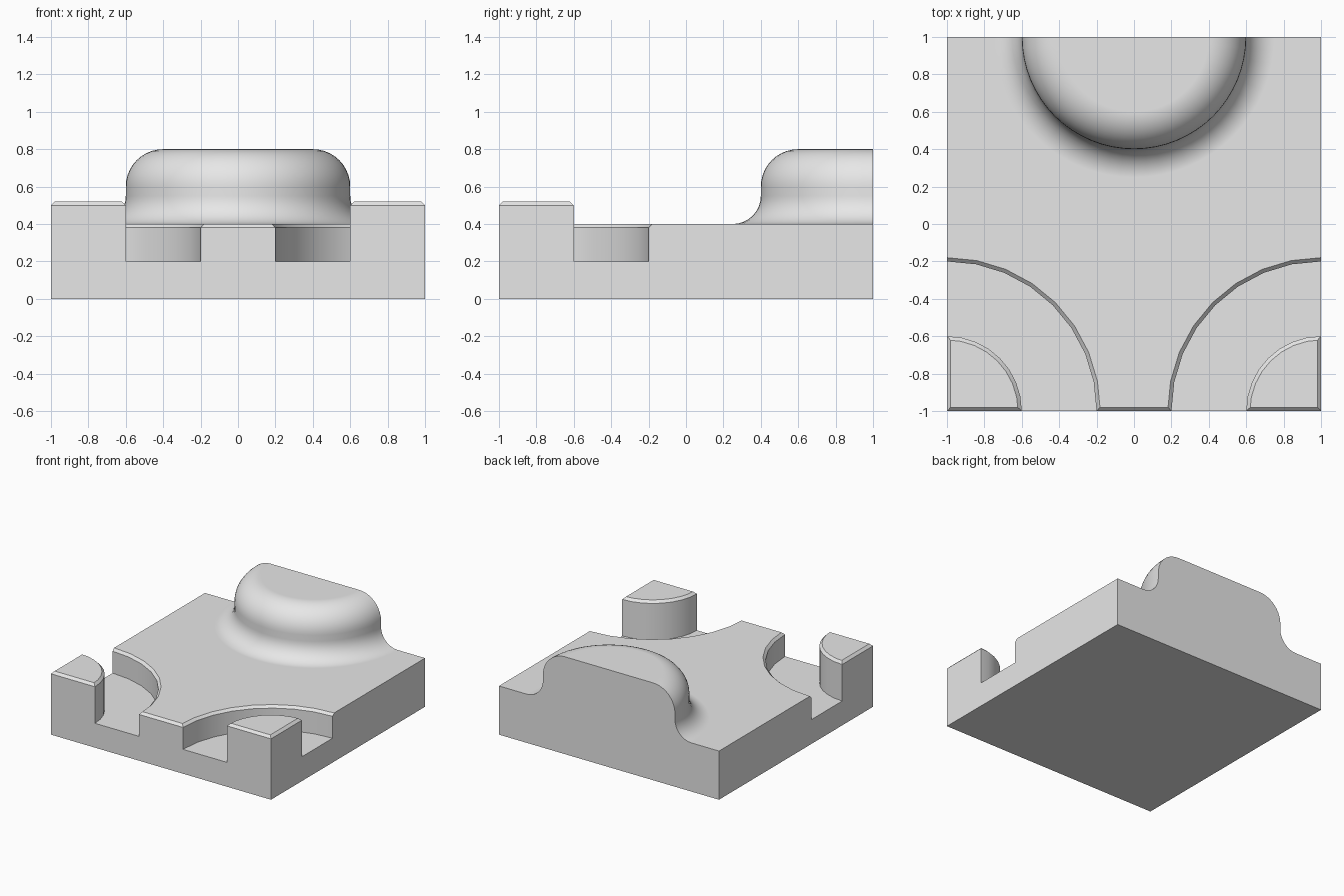
import bpy, bmesh
from math import sin, cos, radians

cube = bpy.data.objects.get("Cube")
if cube:
    bpy.data.objects.remove(cube, do_unlink=True)

FLOOR, DECK, POST, CHAMFER = 0.2, 0.4, 0.52, 0.02
POST_R, GROOVE_R = 0.4, 0.8


def arc(cx, cy, r, a0, a1, n):
    """Points along an arc, angles in degrees."""
    angles = [radians(a0 + (a1 - a0) * i / n) for i in range(n + 1)]
    return [(cx + r * cos(a), cy + r * sin(a)) for a in angles]


bm = bmesh.new()


def face(points):
    bm.faces.new([bm.verts.new(p) for p in points])


def cap(outline, z):
    face([(x, y, z) for x, y in outline])


def walls(outline, z0, z1):
    for (ax, ay), (bx, by) in zip(outline, outline[1:] + outline[:1]):
        face([(ax, ay, z0), (bx, by, z0), (bx, by, z1), (ax, ay, z1)])


# Corner posts and the floors of the ring grooves around them
for s in (-1, 1):
    a0, a1 = (90, 0) if s < 0 else (90, 180)
    inner = arc(s, -1, POST_R, a0, a1, 8)
    outer = arc(s, -1, GROOVE_R, a0, a1, 8)
    post = inner + [(s, -1)]
    walls(post, FLOOR, POST)
    cap(post, POST)
    cap(outer + inner[::-1], FLOOR)

# Lower block, with outline points where grooves and mound meet its sides
post_x, groove_x = 1 - POST_R, 1 - GROOVE_R
mound_foot = 0.75
block = [(-1, -1), (-post_x, -1), (-groove_x, -1), (groove_x, -1), (post_x, -1),
         (1, -1), (1, -post_x), (1, -groove_x), (1, 1), (mound_foot, 1),
         (-mound_foot, 1), (-1, 1), (-1, -groove_x), (-1, -post_x)]
walls(block, 0, FLOOR)
cap(block, 0)

# Raised deck between the grooves, open under the mound
front = arc(-1, -1, GROOVE_R, 90, 0, 8) + arc(1, -1, GROOVE_R, 180, 90, 8)
walls(front + [(1, 1), (mound_foot, 1), (-mound_foot, 1), (-1, 1)], FLOOR, DECK)
SEG = 32
cap(front + [(1, 1)] + arc(0, 1, mound_foot, 360, 180, SEG) + [(-1, 1)], DECK)

# Half-round mound: hollow fillet at the foot, rounded shoulder, flat top
profile = arc(0.75, 0.55, 0.15, 270, 180, 8) + arc(0.4, 0.6, 0.2, 0, 90, 10)
rings = [[(x, y, z) for x, y in arc(0, 1, r, 180, 360, SEG)] for r, z in profile]
for low, high in zip(rings, rings[1:]):
    for i in range(SEG):
        face([low[i], low[i + 1], high[i + 1], high[i]])
face(rings[-1])
face([ring[0] for ring in rings] + [ring[-1] for ring in reversed(rings)])

# Weld into one solid and merge coplanar faces
bmesh.ops.remove_doubles(bm, verts=bm.verts[:], dist=0.0005)
bmesh.ops.recalc_face_normals(bm, faces=bm.faces[:])
bmesh.ops.dissolve_limit(bm, angle_limit=0.001, verts=bm.verts[:], edges=bm.edges[:])


# Chamfer the post tops and the front rim of the deck
def is_rim(edge):
    zs = [v.co.z for v in edge.verts]
    at_front = max(v.co.y for v in edge.verts) < -groove_x + 0.01
    level = any(all(abs(z - h) < 0.001 for z in zs) for h in (DECK, POST))
    return at_front and level


rim = [e for e in bm.edges if is_rim(e)]
bmesh.ops.bevel(bm, geom=rim, offset=CHAMFER, segments=1, affect='EDGES',
                profile=0.5, clamp_overlap=True)
bmesh.ops.recalc_face_normals(bm, faces=bm.faces[:])

mesh = bpy.data.meshes.new("grooved_block")
bm.to_mesh(mesh)
bm.free()
block_obj = bpy.data.objects.new("grooved_block", mesh)
bpy.context.collection.objects.link(block_obj)

# Plain grey finish
grey = bpy.data.materials.new("light_grey")
grey.use_nodes = True
colour = (0.8, 0.8, 0.8, 1)
grey.diffuse_color = colour
grey.node_tree.nodes["Principled BSDF"].inputs["Base Color"].default_value = colour
mesh.materials.append(grey)

# Smooth curves, crisp edges
bpy.ops.object.select_all(action='DESELECT')
block_obj.select_set(True)
bpy.context.view_layer.objects.active = block_obj
bpy.ops.object.shade_smooth_by_angle(angle=radians(30))
weighted = block_obj.modifiers.new("even_shading", 'WEIGHTED_NORMAL')
weighted.keep_sharp = True
